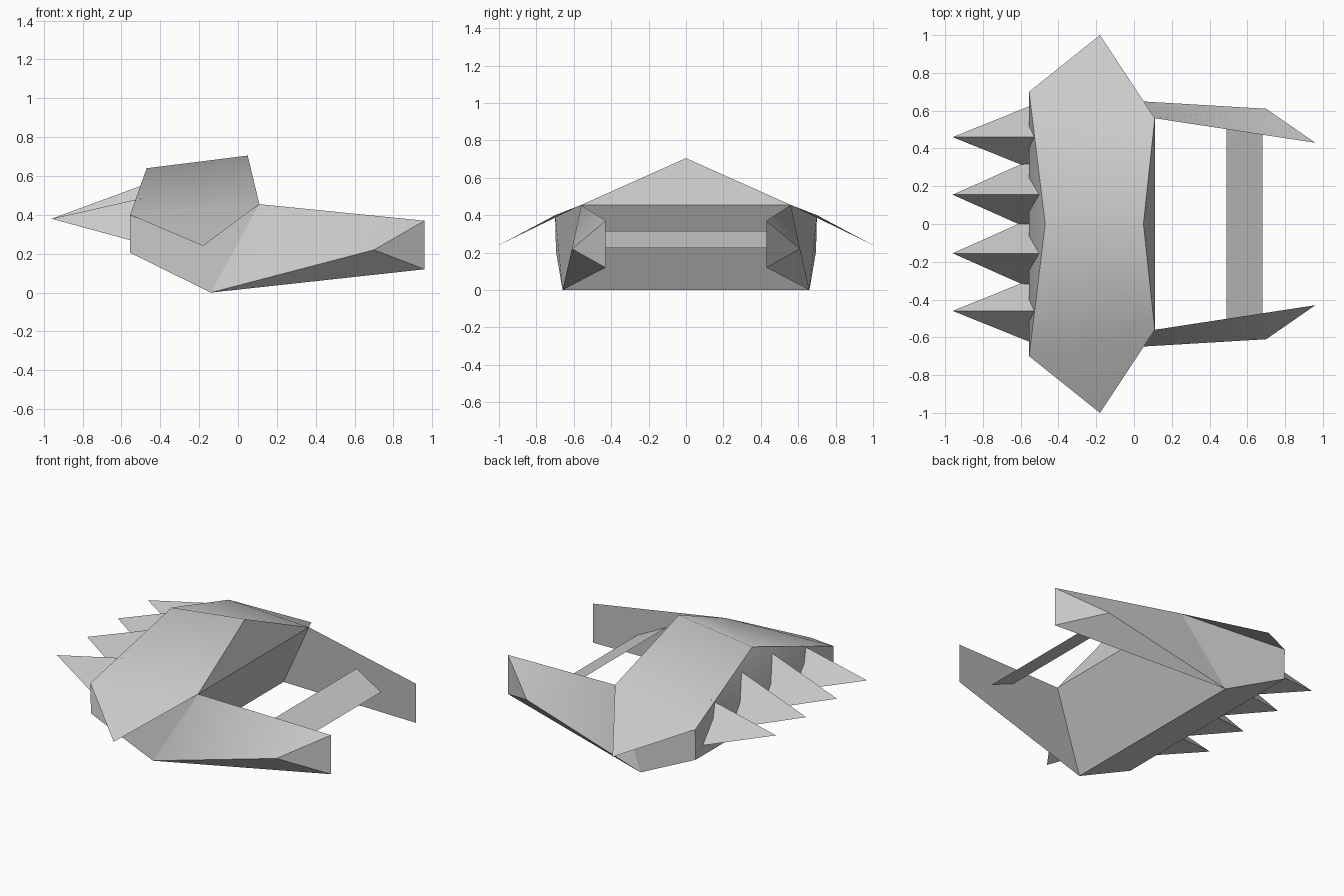
import bpy, bmesh, math
from mathutils import Vector

cube = bpy.data.objects.get("Cube")
if cube:
    bpy.data.objects.remove(cube, do_unlink=True)

# One plain grey for the whole craft
grey = bpy.data.materials.new("hull_grey")
grey.use_nodes = True
colour = (0.6, 0.6, 0.6, 1)
grey.diffuse_color = colour
grey.node_tree.nodes["Principled BSDF"].inputs["Base Color"].default_value = colour


def build(name, points, faces, inside, mirror=True):
    """Make a part from named points; every face is turned away from 'inside'."""
    bm = bmesh.new()
    verts = {k: bm.verts.new(p) for k, p in points.items()}
    for names in faces:
        face = bm.faces.new([verts[n] for n in names.split()])
        face.normal_update()
        if face.normal.dot(face.calc_center_median() - Vector(inside)) < 0:
            face.normal_flip()
    mesh = bpy.data.meshes.new(name)
    bm.to_mesh(mesh)
    bm.free()
    obj = bpy.data.objects.new(name, mesh)
    bpy.context.collection.objects.link(obj)
    mesh.materials.append(grey)
    if mirror:
        mod = obj.modifiers.new("mirror_sides", 'MIRROR')
        mod.use_axis = (False, True, False)
        mod.use_clip = True
    bpy.ops.object.select_all(action='DESELECT')
    obj.select_set(True)
    bpy.context.view_layer.objects.active = obj
    bpy.ops.object.shade_smooth_by_angle(angle=math.radians(40))
    return obj


# Shared corners of the +y half
ridge_back, ridge_front = (-0.47, 0, 0.64), (0.05, 0, 0.705)
shoulder = (0.11, 0.56, 0.455)
rear_top, rear_low = (-0.555, 0.70, 0.40), (-0.555, 0.695, 0.205)
keel = (-0.14, 0.66, 0.0)

# Roof with drooping side points
build("roof",
      dict(a=ridge_back, b=ridge_front, t=shoulder, r=rear_top, w=(-0.18, 1.0, 0.24)),
      ["a b t r", "r t w"], (-0.2, 0, -2))

# Hull: gables, rear, belly, front and flanks
build("hull",
      dict(a=ridge_back, b=ridge_front, t=shoulder, r=rear_top, s=rear_low, k=keel,
           tc=(0.11, 0, 0.455), rc=(-0.555, 0, 0.40), sc=(-0.555, 0, 0.205), kc=(-0.14, 0, 0)),
      ["a r rc", "b tc t", "rc r s sc", "sc s k kc", "kc k t tc", "r t k s"],
      (-0.22, 0.2, 0.3))

# Forward arms: flat inside, bulging outside
build("arms",
      dict(t=shoulder, k=keel, e=(0.96, 0.43, 0.37), f=(0.96, 0.43, 0.12), m=(0.70, 0.61, 0.22)),
      ["t e f k", "t e m", "e f m", "f k m", "k t m"], (0.45, 0.545, 0.24))

# Tilted plate joining the arms
build("cross_bar",
      dict(a=(0.49, -0.505, 0.315), b=(0.68, -0.475, 0.225),
           c=(0.68, 0.475, 0.225), d=(0.49, 0.505, 0.315)),
      ["a b c d"], (0.58, 0, -1), mirror=False)

# Rear spikes: three-sided, the inner pair taller
for label, y, half, top in (("outer", 0.46, 0.185, 0.484), ("inner", 0.155, 0.205, 0.549)):
    for side, sign in (("left", 1), ("right", -1)):
        c = y * sign
        build(f"{label}_spike_{side}",
              dict(p=(-0.96, c, 0.38), u=(-0.5, c, top),
                   l=(-0.5, c - half, 0.255), r=(-0.5, c + half, 0.255)),
              ["p u l", "p u r", "p l r", "u l r"], (-0.6, c, 0.35), mirror=False)
